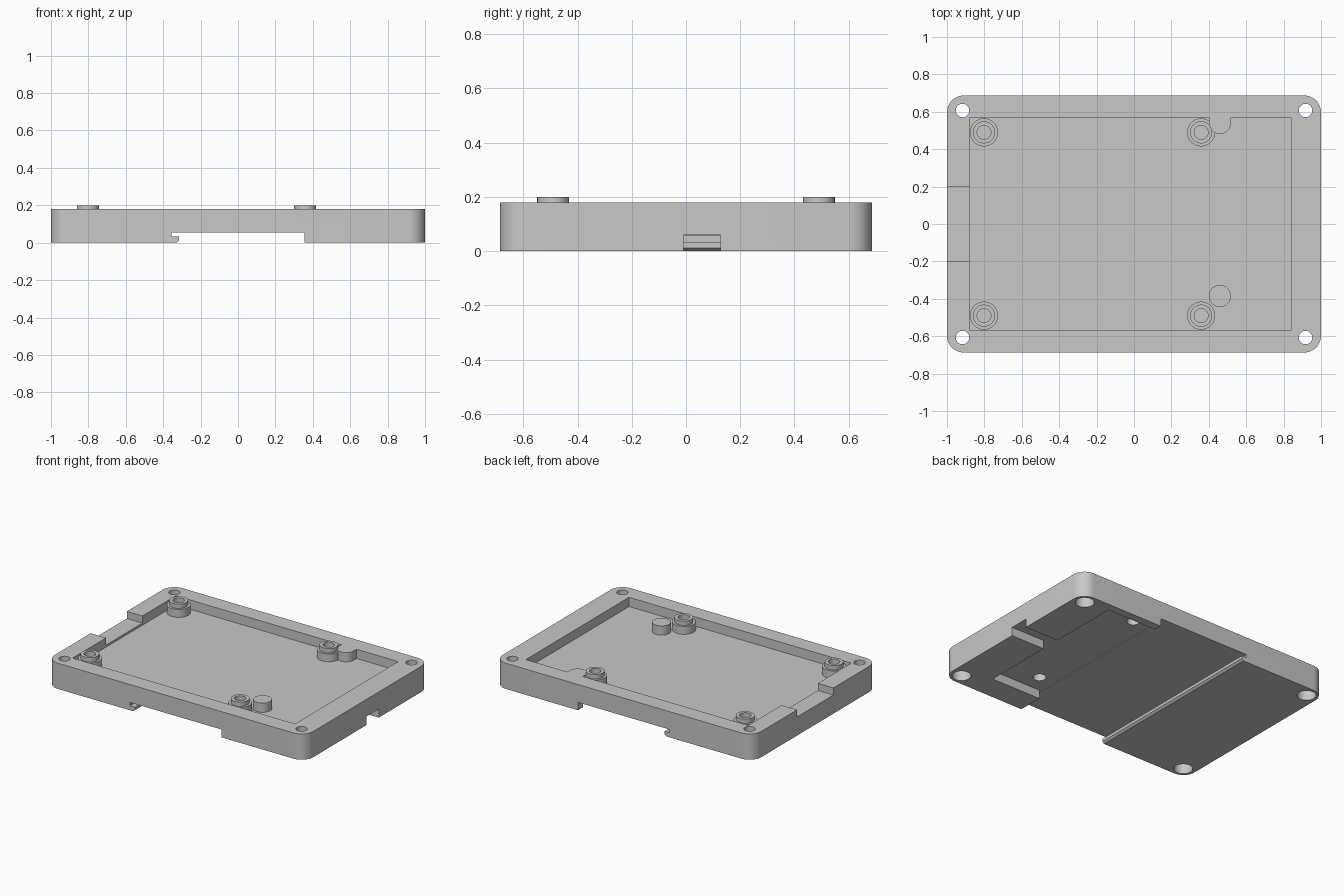
import bpy, bmesh, math

if "Cube" in bpy.data.objects:
    bpy.data.objects.remove(bpy.data.objects["Cube"])

grey = bpy.data.materials.new("light grey plastic")
grey.diffuse_color = (0.58, 0.58, 0.58, 1)
grey.use_nodes = True
grey.node_tree.nodes["Principled BSDF"].inputs["Base Color"].default_value = grey.diffuse_color


def make(name, bm):
    bmesh.ops.recalc_face_normals(bm, faces=bm.faces)
    me = bpy.data.meshes.new(name)
    bm.to_mesh(me)
    bm.free()
    me.materials.append(grey)
    ob = bpy.data.objects.new(name, me)
    bpy.context.collection.objects.link(ob)
    return ob


def prism(name, pts, vec):
    """Extrude a closed 3D outline along vec."""
    bm = bmesh.new()
    face = bm.faces.new([bm.verts.new(p) for p in pts])
    ext = bmesh.ops.extrude_face_region(bm, geom=[face])
    bmesh.ops.translate(bm, vec=vec, verts=[g for g in ext["geom"] if isinstance(g, bmesh.types.BMVert)])
    return make(name, bm)


def box(name, x0, x1, y0, y1, z0, z1):
    return prism(name, [(x0, y0, z0), (x1, y0, z0), (x1, y1, z0), (x0, y1, z0)], (0, 0, z1 - z0))


def lathe(name, x, y, profile, n=48):
    """Revolve (radius, z) points about a vertical axis, capping open ends."""
    bm = bmesh.new()
    rings = [[bm.verts.new((x + r * math.cos(2 * math.pi * i / n), y + r * math.sin(2 * math.pi * i / n), z))
              for i in range(n)] for r, z in profile]
    for a, b in zip(rings, rings[1:]):
        for i in range(n):
            j = (i + 1) % n
            bm.faces.new((a[i], a[j], b[j], b[i]))
    bm.faces.new(rings[0])
    bm.faces.new(rings[-1])
    return make(name, bm)


def combine(ob, other, op):
    """Apply a boolean and drop the helper."""
    mod = ob.modifiers.new("bool", 'BOOLEAN')
    mod.operation, mod.object, mod.solver = op, other, 'EXACT'
    bpy.context.view_layer.objects.active = ob
    bpy.ops.object.modifier_apply(modifier=mod.name)
    bpy.data.objects.remove(other)


def smooth(ob):
    bpy.ops.object.select_all(action='DESELECT')
    ob.select_set(True)
    bpy.context.view_layer.objects.active = ob
    bpy.ops.object.shade_smooth_by_angle(angle=math.radians(30))


# Tray body with rounded corners
W, D, H, R, FLOOR = 1.0, 0.687, 0.18, 0.09, 0.115
outline = []
for k, (sx, sy) in enumerate([(1, 1), (-1, 1), (-1, -1), (1, -1)]):
    for i in range(13):
        a = math.pi / 2 * (k + i / 12)
        outline.append((sx * (W - R) + R * math.cos(a), sy * (D - R) + R * math.sin(a), 0))
tray = prism("tray", outline, (0, 0, H))

# Board pocket and cable notch in the left wall
combine(tray, box("pocket", -0.88, 0.84, -0.57, 0.57, FLOOR, 0.3), 'DIFFERENCE')
combine(tray, box("notch", -1.1, -0.86, -0.2, 0.2, 0.13, 0.3), 'DIFFERENCE')

# Mounting rail channel with hooked left lip
rail = [(0.355, -0.1), (0.355, 0.055), (-0.355, 0.055), (-0.355, 0.032),
        (-0.315, 0.032), (-0.315, 0.012), (-0.33, 0), (-0.33, -0.1)]
combine(tray, prism("rail", [(x, -0.8, z) for x, z in rail], (0, 1.6, 0)), 'DIFFERENCE')

# Latch recess and its exit slot through the right side
combine(tray, box("recess", 0.34, 0.74, -0.51, 0.63, -0.1, 0.06), 'DIFFERENCE')
combine(tray, box("slot", 0.7, 1.1, -0.01, 0.127, -0.1, 0.06), 'DIFFERENCE')

# Solid-topped pegs, the rear one joined to the wall, drilled from below
PX, PR = 0.459, 0.059
combine(tray, box("peg_web", PX - PR, PX + PR, 0.54, 0.6, 0.1, H), 'UNION')
for y in (-0.385, 0.54):
    combine(tray, lathe("peg", PX, y, [(PR, 0.1), (PR, H)]), 'UNION')
    combine(tray, lathe("drill", PX, y, [(0.042, 0.03), (0.042, 0.15)]), 'DIFFERENCE')

# Corner screw holes, wider underneath
for x in (-0.917, 0.917):
    for y in (-0.607, 0.607):
        combine(tray, lathe("screw", x, y, [(0.06, -0.1), (0.06, 0.1), (0.036, 0.1), (0.036, 0.3)]), 'DIFFERENCE')
smooth(tray)

# Board standoffs with a raised collar and blind hole
for x in (-0.802, 0.359):
    for y in (-0.49, 0.49):
        smooth(lathe("standoff", x, y, [(0.075, FLOOR - 0.01), (0.075, 0.17), (0.059, 0.17),
                                        (0.059, 0.2), (0.037, 0.2), (0.037, 0.12)]))
